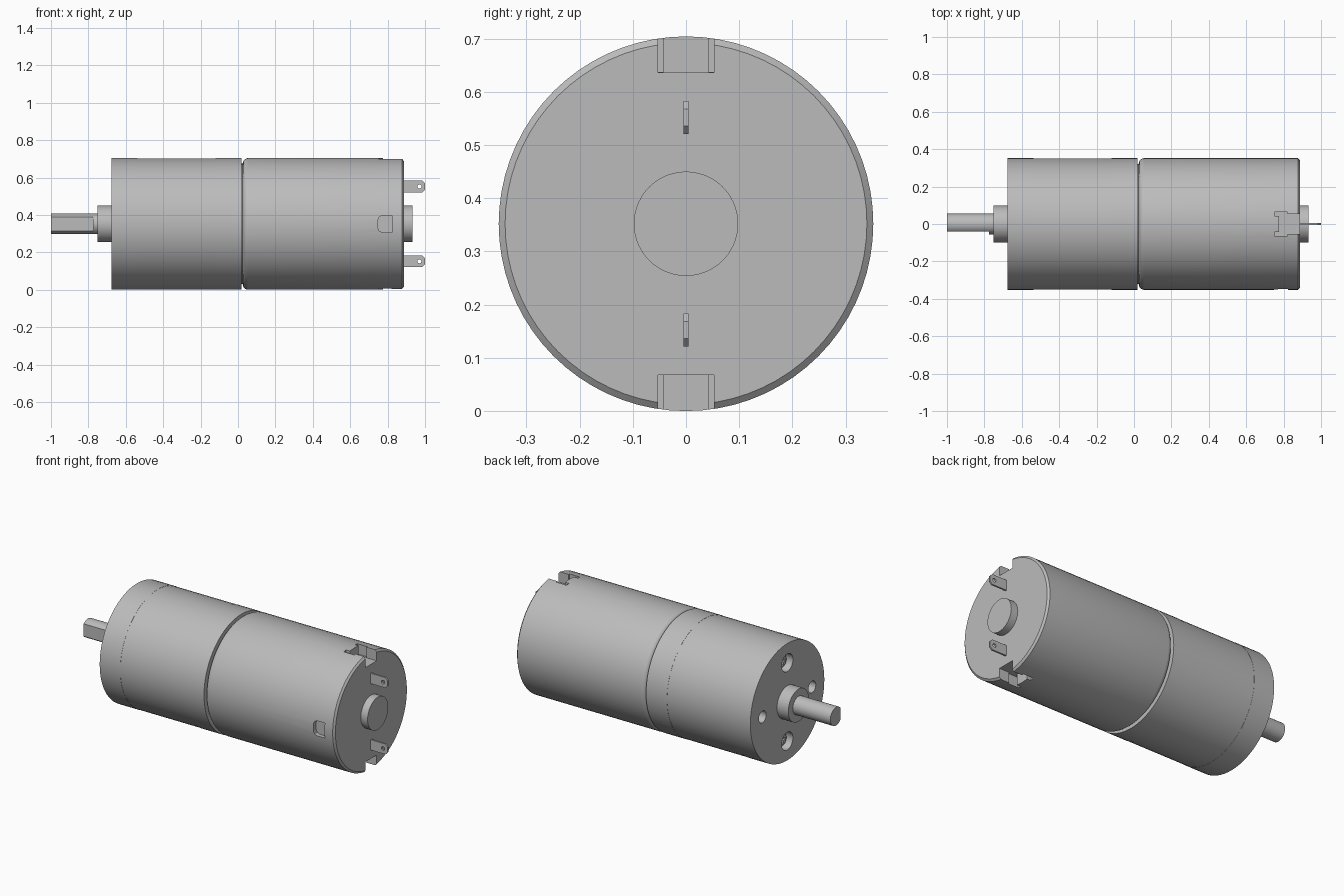
import bpy, bmesh, math
from mathutils import Vector

if "Cube" in bpy.data.objects:
    bpy.data.objects.remove(bpy.data.objects["Cube"], do_unlink=True)

R = 0.352      # body radius, also the height of the axis
HOLE = 0.236   # distance of the mounting holes from the axis

steel = bpy.data.materials.new("grey steel")
steel.use_nodes = True
grey = (0.5, 0.5, 0.5, 1)
steel.diffuse_color = grey
steel.node_tree.nodes["Principled BSDF"].inputs["Base Color"].default_value = grey


def finish(name, bm):
    bmesh.ops.recalc_face_normals(bm, faces=bm.faces)
    mesh = bpy.data.meshes.new(name)
    bm.to_mesh(mesh)
    bm.free()
    mesh.materials.append(steel)
    ob = bpy.data.objects.new(name, mesh)
    bpy.context.collection.objects.link(ob)
    return ob


def lathe(name, profile, y=0, z=0, sides=72):
    """Closed solid turned round the x direction from (x, radius) points."""
    bm = bmesh.new()
    rings = []
    for x, r in profile:
        rings.append([bm.verts.new((x, y + r * math.cos(a), R + z + r * math.sin(a)))
                      for a in (2 * math.pi * i / sides for i in range(sides))])
    for a, b in zip(rings, rings[1:]):
        for i in range(sides):
            j = (i + 1) % sides
            bm.faces.new((a[i], a[j], b[j], b[i]))
    bm.faces.new(rings[0])
    bm.faces.new(rings[-1])
    return finish(name, bm)


def prism(name, outline, y0, y1):
    """Outline of (x, height from axis) points, extruded along y."""
    bm = bmesh.new()
    face = bm.faces.new([bm.verts.new((x, y0, R + z)) for x, z in outline])
    new = bmesh.ops.extrude_face_region(bm, geom=[face])["geom"]
    bmesh.ops.translate(bm, vec=Vector((0, y1 - y0, 0)),
                        verts=[v for v in new if isinstance(v, bmesh.types.BMVert)])
    return finish(name, bm)


def block(x0, x1, y0, y1, z0, z1):
    return prism("cutter", [(x0, z0), (x1, z0), (x1, z1), (x0, z1)], y0, y1)


def cut(ob, *cutters):
    for c in cutters:
        m = ob.modifiers.new("cut", 'BOOLEAN')
        m.operation = 'DIFFERENCE'
        m.solver = 'EXACT'
        m.object = c
        bpy.context.view_layer.objects.active = ob
        bpy.ops.object.modifier_apply(modifier=m.name)
        bpy.data.objects.remove(c, do_unlink=True)


# Gearbox: face plate, gear ring and adapter plate
plate = lathe("gearbox_face_plate", [(-0.675, R), (-0.538, R)])
lathe("gearbox_ring", [(-0.538, R - 0.001), (-0.12, R - 0.001)])
lathe("gearbox_adapter", [(-0.12, R), (0.02, R)])
lathe("joint_spacer", [(0.01, R - 0.03), (0.04, R - 0.03)])

# Motor can with rounded front rim and chamfered rear rim
rim = 0.03
front = [(0.025 + rim * (1 - math.sin(t)), R - rim * (1 - math.cos(t)))
         for t in (math.radians(90 - 18 * k) for k in range(6))]
can = lathe("motor_can", front + [(0.877, R), (0.887, R - 0.012)])

# Rear notches with relief slots, top and bottom
for s in (1, -1):
    z0, z1 = sorted((s * 0.284, s * 0.5))
    cut(can, block(0.775, 0.95, -0.053, 0.053, z0, z1))
    for side in (1, -1):
        y0, y1 = sorted((side * 0.042, side * 0.064))
        cut(can, block(0.75, 0.82, y0, y1, z0 + 0.001, z1))

# Side window on the can
cut(can, prism("cutter", [(0.77, -0.045), (0.823, -0.045), (0.823, 0.045), (0.77, 0.045),
                          (0.755, 0.037), (0.748, 0.02), (0.748, -0.02), (0.755, -0.037)],
               -0.5, -0.325))

# Mounting holes: screwed ones above and below, plain ones at the sides
for s in (1, -1):
    cut(plate, lathe("cutter", [(-0.8, 0.035), (-0.57, 0.035)], y=s * HOLE, sides=32),
        lathe("cutter", [(-0.8, 0.053), (-0.6, 0.053)], z=s * HOLE, sides=32))
    screw = lathe("upper_screw" if s > 0 else "lower_screw",
                  [(-0.59, 0.045), (-0.635, 0.045), (-0.645, 0.034)], z=s * HOLE, sides=32)
    h = s * HOLE
    cut(screw, block(-0.7, -0.625, -0.025, 0.025, h - 0.007, h + 0.007),
        block(-0.7, -0.625, -0.007, 0.007, h - 0.025, h + 0.025))

# Output shaft with a flat, and the bearing bosses
lathe("front_boss", [(-0.75, 0.098), (-0.66, 0.098)])
shaft = lathe("output_shaft", [(-1, 0.055), (-0.74, 0.055)], sides=48)
cut(shaft, block(-1.1, -0.775, -0.2, -0.04, -0.2, 0.2))
lathe("rear_boss", [(0.87, 0.098), (0.932, 0.098)])

# Solder terminals with an eyelet
for s, name in ((1, "upper_terminal"), (-1, "lower_terminal")):
    c = s * 0.2
    tab = prism(name, [(0.87, c - 0.031), (0.985, c - 0.031), (1, c - 0.016),
                       (1, c + 0.016), (0.985, c + 0.031), (0.87, c + 0.031)], -0.005, 0.005)
    ring = [(0.97 + 0.011 * math.cos(k * math.pi / 8), c + 0.011 * math.sin(k * math.pi / 8))
            for k in range(16)]
    cut(tab, prism("cutter", ring, -0.1, 0.1))

# Smooth round walls, keep the edges sharp
bpy.ops.object.select_all(action='DESELECT')
for ob in bpy.context.scene.objects:
    if ob.type == 'MESH':
        ob.select_set(True)
        bpy.context.view_layer.objects.active = ob
bpy.ops.object.shade_smooth_by_angle(angle=math.radians(30))
